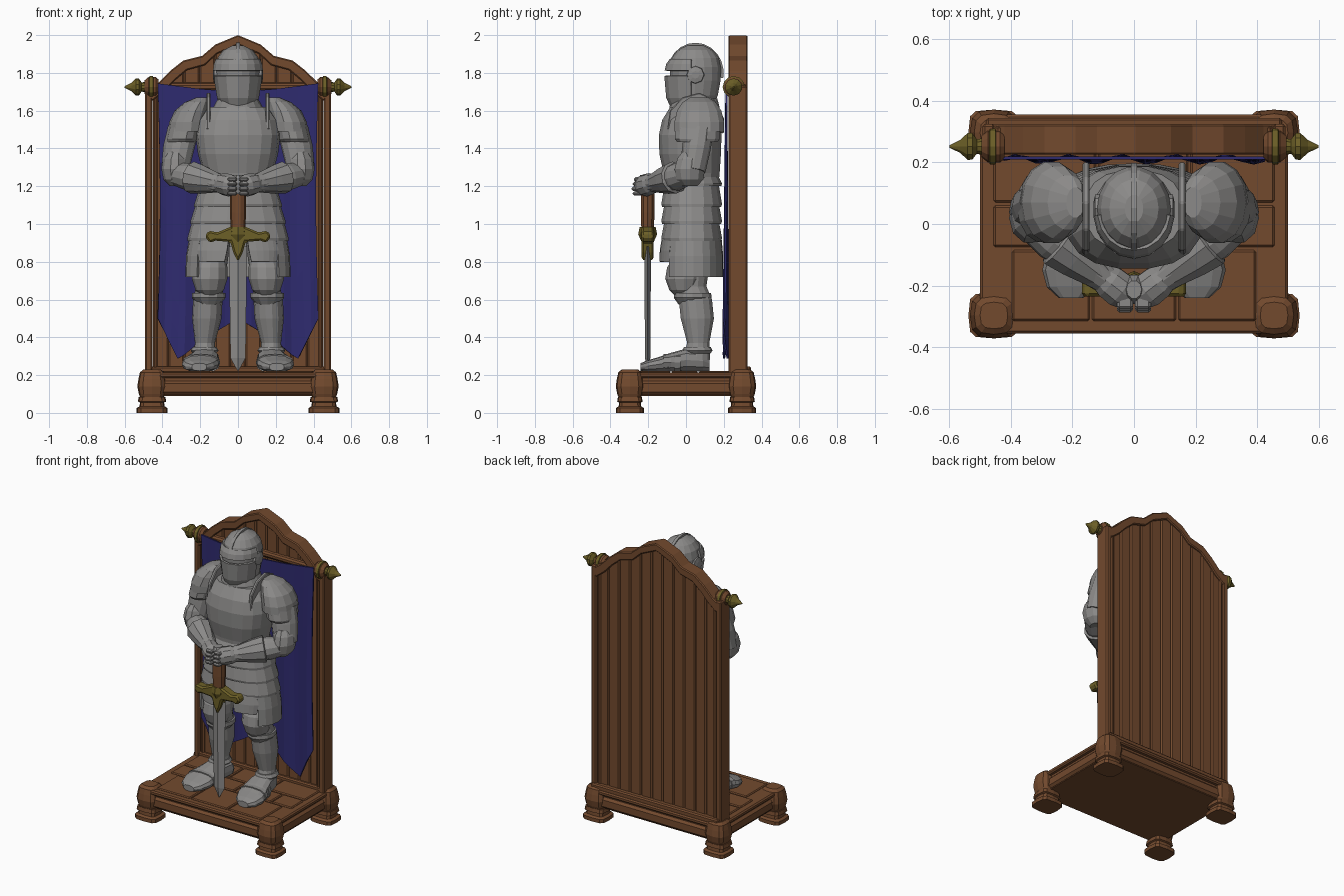
import bpy, bmesh, math
from mathutils import Vector

def material(name, rgb):
    m = bpy.data.materials.new(name)
    m.diffuse_color = (*rgb, 1)
    return m

WOOD = material("brown wood", (0.17, 0.068, 0.027))
STEEL = material("grey steel", (0.26, 0.255, 0.25))
CLOTH = material("blue cloth", (0.028, 0.024, 0.16))
GOLD = material("dull gold", (0.15, 0.115, 0.02))

def make(name, verts, faces, mat, thick=0, bevel=0):
    me = bpy.data.meshes.new(name)
    me.from_pydata(verts, [], faces)
    bm = bmesh.new()
    bm.from_mesh(me)
    bmesh.ops.recalc_face_normals(bm, faces=bm.faces)
    bm.to_mesh(me)
    bm.free()
    me.materials.append(mat)
    ob = bpy.data.objects.new(name, me)
    bpy.context.collection.objects.link(ob)
    if thick:
        md = ob.modifiers.new("thickness", 'SOLIDIFY')
        md.thickness, md.offset = thick, 0
    if bevel:
        md = ob.modifiers.new("bevel", 'BEVEL')
        md.width, md.segments = bevel, 1
    return ob

def loft(name, rings, mat, axis=(0, 0, 1), n=14, p=2.0, arc=None, thick=0.014, s=1):
    """Rings (x, y, z, rx, ry) across axis; arc = open shell in degrees; s = mirror side."""
    rot = Vector((0, 0, 1)).rotation_difference(Vector(axis))
    a0, a1 = arc if arc else (0, 360)
    cnt = n + 1 if arc else n
    verts = []
    for x, y, z, rx, ry in rings:
        for i in range(cnt):
            a = math.radians(a0 + (a1 - a0) * i / n)
            c, d = math.cos(a), math.sin(a)
            v = rot @ Vector((math.copysign(abs(c) ** (2 / p), c) * rx,
                              math.copysign(abs(d) ** (2 / p), d) * ry, 0)) + Vector((x, y, z))
            verts.append((v.x * s, v.y, v.z))
    faces = [(k * cnt + i, k * cnt + (i + 1) % cnt, (k + 1) * cnt + (i + 1) % cnt, (k + 1) * cnt + i)
             for k in range(len(rings) - 1) for i in range(n)]
    if not arc:
        faces += [tuple(range(cnt)), tuple(range(len(verts) - cnt, len(verts)))]
    return make(name, verts, faces, mat, thick if arc else 0)

def prism(name, poly, axis, lo, hi, mat, bevel=0):
    put = {'x': lambda a, b, t: (t, a, b), 'y': lambda a, b, t: (a, t, b), 'z': lambda a, b, t: (a, b, t)}[axis]
    n = len(poly)
    verts = [put(a, b, t) for t in (lo, hi) for a, b in poly]
    faces = [tuple(range(n)), tuple(range(n, 2 * n))]
    faces += [(i, (i + 1) % n, n + (i + 1) % n, n + i) for i in range(n)]
    return make(name, verts, faces, mat, bevel=bevel)

def box(name, x, y, z, mat, bevel=0.008):
    x = sorted(x)
    return prism(name, [(x[0], y[0]), (x[1], y[0]), (x[1], y[1]), (x[0], y[1])], 'z', z[0], z[1], mat, bevel)

def interp(pts, x):
    x = abs(x)
    for (a, u), (b, v) in zip(pts, pts[1:]):
        if x <= b:
            return u + (v - u) * (x - a) / (b - a)
    return pts[-1][1]

def octagon(w, d, c):
    return [(w, -d + c), (w, d - c), (w - c, d), (-w + c, d), (-w, d - c), (-w, -d + c), (-w + c, -d), (w - c, -d)]

# Base: stacked mouldings, floor boards, carved corners and feet
prism("base_body", octagon(0.475, 0.33, 0.06), 'z', 0.09, 0.2, WOOD)
prism("base_lower_moulding", octagon(0.492, 0.347, 0.07), 'z', 0.095, 0.17, WOOD, 0.015)
prism("base_top_slab", octagon(0.5, 0.355, 0.08), 'z', 0.185, 0.215, WOOD, 0.008)
for y0, y1, cuts in ((-0.315, -0.085, (-0.4, -0.14, 0.14, 0.4)), (-0.075, 0.06, (-0.46, -0.28, 0.02, 0.3, 0.46)),
                     (0.07, 0.235, (-0.46, -0.12, 0.18, 0.46))):
    for a, b in zip(cuts, cuts[1:]):
        box("floor_board", (a + 0.004, b - 0.004), (y0, y1), (0.2, 0.223), WOOD, 0.006)
for sx in (-1, 1):
    for sy in (-1, 1):
        x, y = 0.455 * sx, 0.297 * sy
        loft("base_corner", [(x, y, z, r, r * 0.96) for z, r in
             ((0.07, 0.058), (0.1, 0.07), (0.14, 0.078), (0.18, 0.072), (0.215, 0.064), (0.23, 0.045))], WOOD, n=12, p=3)
        loft("base_foot", [(x, y, z, r, r * 0.9) for z, r in
             ((0, 0.083), (0.025, 0.083), (0.035, 0.066), (0.055, 0.064), (0.06, 0.075), (0.085, 0.07))], WOOD, n=12, p=4)

# Back panel: planks following the arch, arched frame, posts
ARCH = [(0, 2.0), (0.12, 1.95), (0.19, 1.89), (0.29, 1.865), (0.36, 1.81), (0.42, 1.75), (0.49, 1.70)]
outer = [(-x, z) for x, z in ARCH[:0:-1]] + ARCH
N = 11
for i in range(N):
    a, b = -0.45 + 0.9 * i / N, -0.45 + 0.9 * (i + 1) / N
    m = (a + b) / 2
    prism("back_plank", [(a, 0.2), (b, 0.2), (b, interp(ARCH, b) - 0.02), (m, interp(ARCH, m) - 0.02),
                         (a, interp(ARCH, a) - 0.02)], 'y', 0.25, 0.312, WOOD, 0.008)
prism("arch_frame", outer + [(x * 0.93, z - 0.05) for x, z in reversed(outer)], 'y', 0.225, 0.325, WOOD, 0.006)
box("back_foot_rail", (-0.48, 0.48), (0.23, 0.345), (0.2, 0.245), WOOD)
for s in (-1, 1):
    box("back_post", (0.452 * s, 0.492 * s), (0.225, 0.325), (0.2, 1.73), WOOD)
    box("back_post_trim", (0.425 * s, 0.45 * s), (0.235, 0.32), (0.2, 1.74), WOOD)
    # Rod ends and pointed finials
    loft("rod_end", [(x, 0.252, 1.725, r, r) for x, r in
         ((0.42, 0.04), (0.435, 0.052), (0.475, 0.052), (0.495, 0.035))], WOOD, (1, 0, 0), 12, s=s)
    loft("rod_collar", [(x, 0.252, 1.725, r, r) for x, r in
         ((0.447, 0.05), (0.45, 0.058), (0.468, 0.058), (0.471, 0.05))], GOLD, (1, 0, 0), 12, s=s)
    loft("finial", [(x, 0.252, 1.725, r, r) for x, r in
         ((0.485, 0.03), (0.51, 0.024), (0.525, 0.045), (0.54, 0.046), (0.565, 0.022), (0.6, 0.004))],
         GOLD, (1, 0, 0), 10, s=s)
loft("banner_rod", [(x, 0.252, 1.725, 0.024, 0.024) for x in (-0.46, 0.46)], WOOD, (1, 0, 0), 10)

# Swallow-tailed banner with soft folds
TOP = [(0, 1.70), (0.2, 1.715), (0.43, 1.745)]
BOTTOM = [(0, 0.5), (0.2, 0.38), (0.315, 0.28), (0.425, 0.5)]
C, R = 24, 10
verts = []
for j in range(R + 1):
    for i in range(C + 1):
        t = j / R
        x = (-1 + 2 * i / C) * (0.425 - 0.012 * math.sin(t * math.pi))
        z = interp(TOP, x) * (1 - t) + interp(BOTTOM, x) * t
        verts.append((x, 0.214 + 0.012 * t * math.sin(i * 1.3) - 0.004 * t, z))
faces = [(j * (C + 1) + i, j * (C + 1) + i + 1, (j + 1) * (C + 1) + i + 1, (j + 1) * (C + 1) + i)
         for j in range(R) for i in range(C)]
make("banner", verts, faces, CLOTH, 0.01)

# Helmet: skull, brow, pointed visor, crest
loft("helmet", [(0, y, z, rx, ry) for z, y, rx, ry in
     ((1.61, 0.04, 0.09, 0.1), (1.68, 0.045, 0.108, 0.125), (1.76, 0.05, 0.118, 0.135), (1.83, 0.05, 0.12, 0.137),
      (1.88, 0.05, 0.108, 0.125), (1.92, 0.05, 0.08, 0.095), (1.945, 0.05, 0.03, 0.045))], STEEL, n=18)
loft("visor", [(0, 0.04, 1.63, 0.085, 0.12), (0, 0.04, 1.67, 0.105, 0.138), (0, 0.04, 1.785, 0.124, 0.148)],
     STEEL, n=6, arc=(-175, -5))
loft("helmet_brow", [(0, 0.04, 1.812, 0.126, 0.146), (0, 0.04, 1.845, 0.122, 0.138), (0, 0.04, 1.87, 0.112, 0.12)],
     STEEL, n=8, arc=(-175, -5))
crest = [(0.05 + r * 0.145 * math.cos(a), 1.8 + r * 0.155 * math.sin(a)) for r, seq in ((1.03, range(11)), (0.85, range(10, -1, -1)))
         for a in (math.radians(-10 + 16.5 * k) for k in seq)]
prism("helmet_crest", crest, 'x', -0.01, 0.01, STEEL)
loft("gorget", [(0, 0.045, 1.58, 0.15, 0.14), (0, 0.045, 1.63, 0.125, 0.13), (0, 0.045, 1.665, 0.105, 0.12)], STEEL, n=16)

# Torso and overlapping skirt plates
loft("breastplate", [(0, y, z, rx, ry) for z, y, rx, ry in
     ((1.22, 0.03, 0.185, 0.145), (1.27, 0.03, 0.185, 0.15), (1.37, 0.022, 0.212, 0.165), (1.47, 0.022, 0.225, 0.168),
      (1.55, 0.03, 0.21, 0.158), (1.62, 0.045, 0.16, 0.13))], STEEL, n=18, p=2.4)
for z0, z1, r0, r1 in ((1.25, 1.2, 0.195, 0.205), (1.21, 1.09, 0.198, 0.232), (1.11, 1.0, 0.222, 0.252), (1.02, 0.91, 0.242, 0.268)):
    loft("skirt_plate", [(0, 0.03, z0, r0, 0.145), (0, 0.03, z1 + 0.015, r1, 0.163), (0, 0.03, z1, r1, 0.158)],
         STEEL, n=18, p=2.4)

for s in (-1, 1):
    # Helmet pivot and hip plates
    loft("visor_pivot", [(0.1, 0.05, 1.79, 0.05, 0.05), (0.126, 0.05, 1.79, 0.045, 0.045), (0.132, 0.05, 1.79, 0.02, 0.02)],
         STEEL, (1, 0, 0), 8, s=s)
    loft("side_tasset", [(0, 0.03, 0.94, 0.25, 0.15), (0, 0.03, 0.83, 0.268, 0.16), (0, 0.03, 0.72, 0.272, 0.16)],
         STEEL, n=9, p=2.4, arc=(-42, 90), s=s)
    loft("front_tasset", [(0, 0.03, 0.94, 0.24, 0.15), (0.01, 0.025, 0.86, 0.245, 0.158), (0.03, 0.02, 0.8, 0.21, 0.155)],
         STEEL, n=5, p=2.4, arc=(-82, -38), s=s)
    # Leg, knee guard, ankle and foot
    loft("leg", [(0.12, 0.05, 0.98, 0.09, 0.1), (0.14, 0.035, 0.8, 0.085, 0.095), (0.15, 0.025, 0.67, 0.072, 0.085),
                 (0.16, 0.05, 0.6, 0.078, 0.09), (0.165, 0.06, 0.5, 0.078, 0.09), (0.175, 0.065, 0.37, 0.053, 0.06),
                 (0.178, 0.055, 0.28, 0.062, 0.075)], STEEL, s=s)
    loft("knee_guard", [(0.15, -0.01, 0.61, 0.03, 0.04), (0.15, -0.01, 0.65, 0.075, 0.078), (0.15, -0.01, 0.71, 0.094, 0.1),
                        (0.148, 0, 0.77, 0.092, 0.1), (0.145, 0.01, 0.81, 0.08, 0.085)], STEEL, n=12, s=s)
    loft("shin_top_rim", [(0.155, 0.035, 0.575, 0.06, 0.075), (0.155, 0.035, 0.61, 0.09, 0.1), (0.155, 0.035, 0.635, 0.088, 0.098)],
         STEEL, n=12, s=s)
    loft("ankle_ring", [(0.177, 0.06, 0.315, 0.06, 0.07), (0.177, 0.06, 0.33, 0.074, 0.08), (0.177, 0.06, 0.35, 0.062, 0.07)],
         STEEL, n=12, s=s)
    loft("foot", [(0.16, 0.125, 0.262, 0.045, 0.04), (0.165, 0.09, 0.275, 0.068, 0.055), (0.178, 0, 0.28, 0.078, 0.06),
                  (0.19, -0.08, 0.268, 0.092, 0.05), (0.2, -0.15, 0.256, 0.098, 0.038), (0.205, -0.205, 0.248, 0.078, 0.03),
                  (0.205, -0.24, 0.243, 0.04, 0.02)], STEEL, (0, -1, 0), 12, 2.5, s=s)
    for y, x, r, h in ((-0.06, 0.187, 0.093, 0.054), (-0.12, 0.196, 0.1, 0.045)):
        loft("foot_plate", [(x, y + 0.03, 0.268, r - 0.006, h), (x, y, 0.266, r, h)], STEEL, (0, -1, 0), 12, 2.5, s=s)
    # Shoulder plates with upright flange
    loft("pauldron", [(0.272, 0.07, 1.49, 0.1, 0.135), (0.266, 0.07, 1.54, 0.098, 0.135), (0.245, 0.07, 1.6, 0.09, 0.12),
                      (0.215, 0.07, 1.645, 0.066, 0.09), (0.19, 0.07, 1.67, 0.03, 0.05)], STEEL, s=s)
    loft("pauldron_lame", [(0.3, 0.06, 1.435, 0.078, 0.11), (0.295, 0.06, 1.45, 0.086, 0.122), (0.28, 0.065, 1.52, 0.085, 0.12)],
         STEEL, s=s)
    prism("shoulder_flange", [(-0.1, 1.5), (-0.085, 1.6), (-0.02, 1.67), (0.07, 1.695), (0.15, 1.66), (0.2, 1.56), (0.2, 1.48)],
          'x', min(0.145 * s, 0.167 * s), max(0.145 * s, 0.167 * s), STEEL, 0.005)
    # Arm, elbow and flared gauntlet meeting at the sword grip
    up = (0.05, -0.03, -0.22)
    loft("upper_arm", [(0.29, 0.07, 1.5, 0.075, 0.085), (0.315, 0.055, 1.4, 0.073, 0.085), (0.335, 0.035, 1.28, 0.066, 0.075)],
         STEEL, up, 12, s=s)
    loft("elbow", [(0.33, 0.02, 1.2, 0.03, 0.04), (0.332, 0.02, 1.235, 0.062, 0.075), (0.336, 0.02, 1.29, 0.07, 0.085),
                   (0.334, 0.03, 1.345, 0.064, 0.08), (0.33, 0.035, 1.38, 0.045, 0.06)], STEEL, n=10, s=s)
    def along(t, r):
        return (0.335 - 0.29 * t, 0.01 - 0.225 * t, 1.265 - 0.06 * t, r, r)
    ax = (-0.29, -0.225, -0.06)
    loft("forearm", [along(0, 0.06), along(0.25, 0.073), along(0.5, 0.066), along(1, 0.042)], STEEL, ax, 12, s=s)
    loft("gauntlet_cuff", [along(0.3, 0.07), along(0.32, 0.086), along(0.5, 0.076), along(0.8, 0.05), along(0.84, 0.042)],
         STEEL, ax, 10, s=s)
    loft("hand", [along(0.78, 0.045), along(0.88, 0.058), along(1.0, 0.06), along(1.12, 0.045)], STEEL, ax, 10, s=s)
    for k in range(4):
        z = 1.15 + k * 0.025
        box("finger", (0.004 * s, 0.055 * s), (-0.288 + 0.006 * abs(k - 1), -0.23), (z, z + 0.023), STEEL, 0.008)

# Sword: blade, guard, grip, pommel
Y = -0.203
loft("sword_blade", [(0, Y, 0.225, 0.004, 0.004), (0, Y, 0.29, 0.04, 0.014), (0, Y, 0.88, 0.048, 0.018)], STEEL, n=4)
guard = [(0, 0.8), (0.025, 0.85), (0.04, 0.905), (0.12, 0.912), (0.15, 0.9), (0.175, 0.935), (0.155, 0.965), (0.11, 0.955), (0.04, 0.985)]
prism("sword_guard", guard + [(-x, z) for x, z in guard[:0:-1]], 'y', Y - 0.032, Y + 0.032, GOLD, 0.01)
loft("guard_boss", [(0, Y, 0.9, 0.03, 0.03), (0, Y, 0.945, 0.048, 0.05), (0, Y, 0.985, 0.044, 0.042)], GOLD, n=8)
loft("sword_grip", [(0, Y, 0.97, 0.038, 0.035), (0, Y, 1.06, 0.043, 0.038), (0, Y, 1.16, 0.042, 0.038)], WOOD, n=10)
loft("sword_pommel", [(0, Y - 0.01, 1.16, 0.04, 0.04), (0, Y - 0.01, 1.22, 0.045, 0.05), (0, Y - 0.01, 1.26, 0.025, 0.03)], STEEL, n=10)
